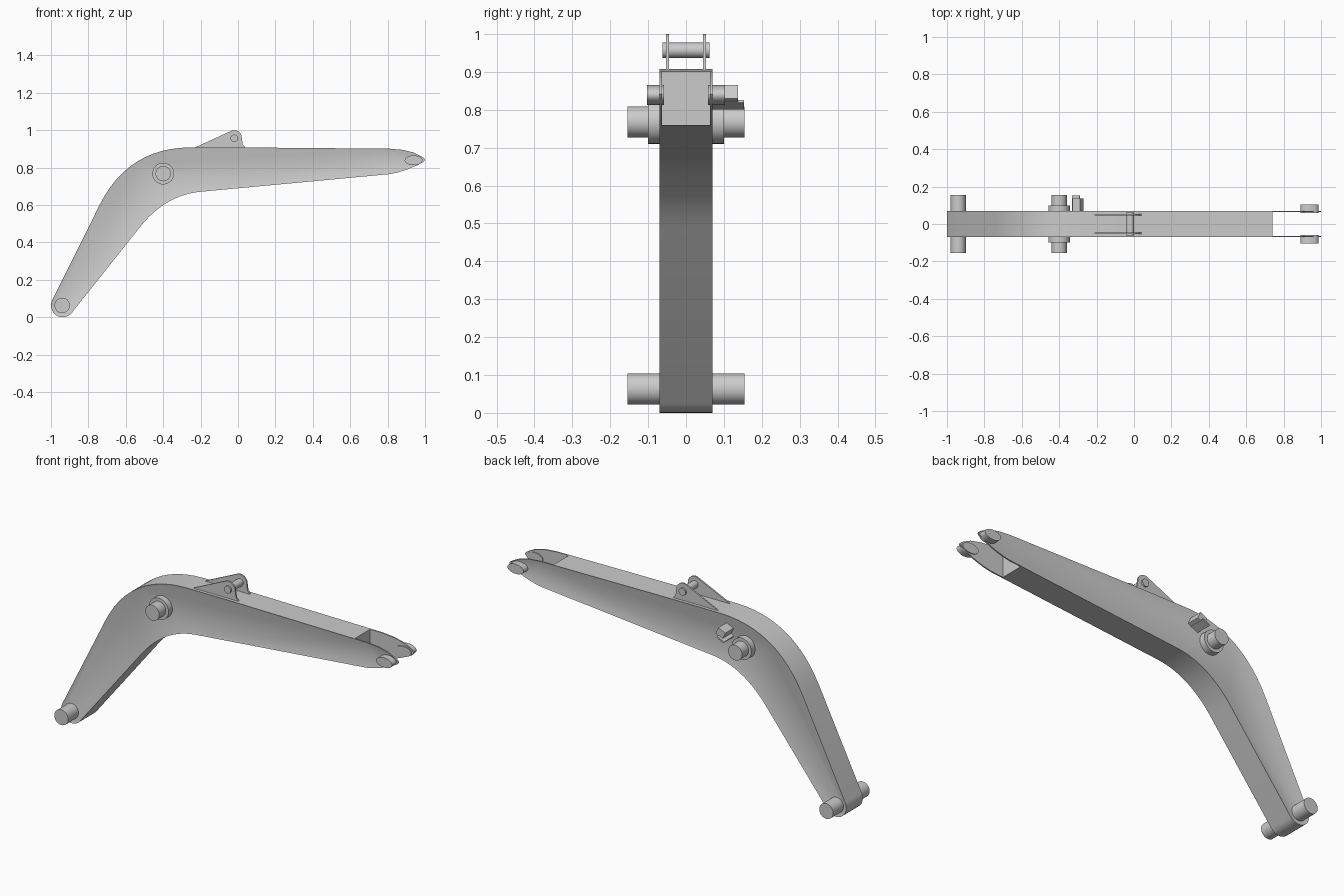
import bpy, bmesh, math
from mathutils import Vector, Matrix

if "Cube" in bpy.data.objects:
    bpy.data.objects.remove(bpy.data.objects["Cube"])


def prism(name, pts, y0, y1, recess=False):
    """Extrude an x/z outline from y0 to y1, optionally with recessed sides."""
    bm = bmesh.new()
    face = bm.faces.new([bm.verts.new((x, y0, z)) for x, z in pts])
    ext = bmesh.ops.extrude_face_region(bm, geom=[face])
    verts = [v for v in ext["geom"] if isinstance(v, bmesh.types.BMVert)]
    bmesh.ops.translate(bm, verts=verts, vec=(0, y1 - y0, 0))
    bmesh.ops.recalc_face_normals(bm, faces=bm.faces)
    if recess:
        sides = [f for f in bm.faces if abs(f.normal.y) > 0.9]
        bmesh.ops.inset_individual(bm, faces=sides, thickness=0.009, use_even_offset=True)
        for f in sides:
            shift = Vector((0, -0.003 if f.normal.y > 0 else 0.003, 0))
            bmesh.ops.translate(bm, verts=f.verts, vec=shift)
    me = bpy.data.meshes.new(name)
    bm.to_mesh(me)
    bm.free()
    ob = bpy.data.objects.new(name, me)
    bpy.context.collection.objects.link(ob)
    return ob


def smooth(ob, angle=30):
    bpy.ops.object.select_all(action='DESELECT')
    bpy.context.view_layer.objects.active = ob
    ob.select_set(True)
    bpy.ops.object.shade_smooth_by_angle(angle=math.radians(angle))
    return ob


def arc(cx, cz, rx, rz, a0, a1, n):
    return [(cx + rx * math.cos(math.radians(a0 + (a1 - a0) * i / n)),
             cz + rz * math.sin(math.radians(a0 + (a1 - a0) * i / n))) for i in range(n + 1)]


def bend(p, c, q, n=12):
    p, c, q = Vector(p), Vector(c), Vector(q)
    return [tuple(p * (1 - t) ** 2 + c * 2 * t * (1 - t) + q * t * t)
            for t in [i / n for i in range(n + 1)]]


def cyl(name, x, z, rx, y0, y1, rz=None):
    return smooth(prism(name, arc(x, z, rx, rz or rx, 0, 360, 32)[:-1], y0, y1))


def box(name, centre, size, tilt):
    w, h = size[0] / 2, size[2] / 2
    ob = prism(name, [(-w, -h), (w, -h), (w, h), (-w, h)], -size[1] / 2, size[1] / 2)
    ob.data.transform(Matrix.Translation(centre) @ Matrix.Rotation(math.radians(tilt), 4, 'Y'))
    return ob


# Cranked boom body with recessed side plates
tip = [(.81, .901), (.88, .895), (.935, .882), (.975, .863), (.995, .85), (1, .842),
       (.992, .831), (.96, .813), (.90, .788), (.85, .773), (.81, .765)]
outline = (bend((-.74, .60), (-.587, .908), (-.25, .908)) + [(0, .908)] + tip
           + bend((-.2, .671), (-.385, .654), (-.52, .487))
           + arc(-.9375, .0625, .0625, .0625, 321, 153, 16)[0:])
boom = prism("boom_body", outline, -.07, .07, recess=True)

# Open fork at the tip
cutter = prism("fork_cutter", [(.74, .5), (1.2, .5), (1.2, 1.2), (.74, 1.2)], -.063, .063)
cutter.hide_render = True
mod = boom.modifiers.new("fork", 'BOOLEAN')
mod.operation = 'DIFFERENCE'
mod.solver = 'EXACT'
mod.object = cutter
bpy.context.view_layer.objects.active = boom
bpy.ops.object.modifier_apply(modifier="fork")
bpy.data.objects.remove(cutter)
smooth(boom)

# Pivot pins through foot and elbow
cyl("foot_pin", -.94, .063, .041, -.155, .155)
cyl("elbow_pin", -.40, .768, .041, -.155, .155)
cyl("elbow_collar", -.40, .768, .058, -.10, .10)

# Paired tip bosses and top bracket plates
ear = ([(.045, .90), (.025, .925)] + arc(-.02, .96, .04, .04, 0, 115, 10) + [(-.24, .903)])
for side, s in (("left", 1), ("right", -1)):
    cyl("tip_boss_" + side, .939, .839, .048, *sorted((s * .058, s * .103)), rz=.026)
    smooth(prism("bracket_plate_" + side, ear, s * .049 - .004, s * .049 + .004))
cyl("bracket_pin", -.02, .957, .02, -.062, .062)

# Small valve block and its plate on the back side
box("valve_block", (-.30, .102, .838), (.045, .07, .04), -25)
box("valve_plate", (-.31, .108, .813), (.045, .09, .007), -25)
